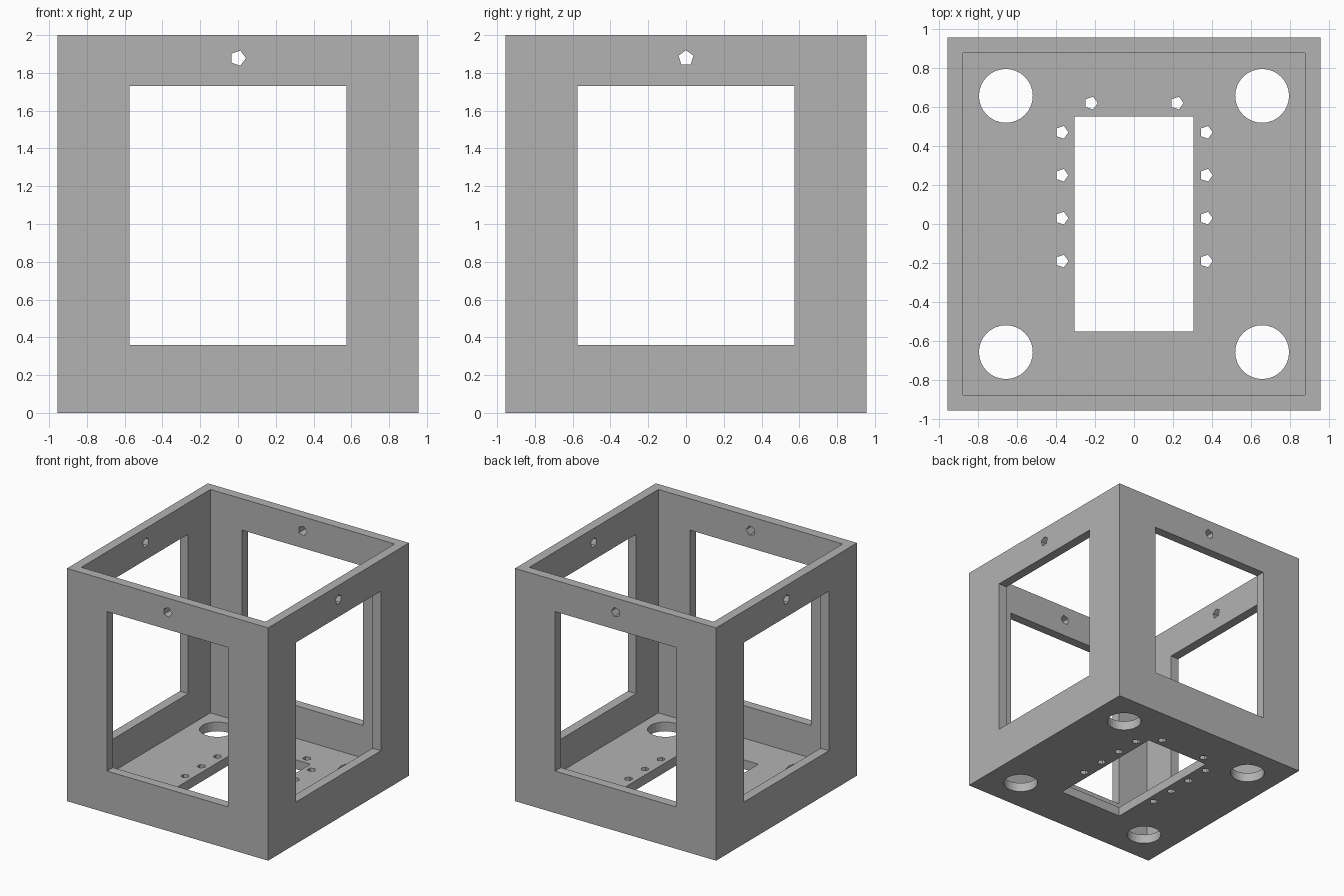
import bpy
import bmesh
import math
from mathutils import Vector

cube = bpy.data.objects.get("Cube")
if cube:
    bpy.data.objects.remove(cube, do_unlink=True)

HALF, HEIGHT, WALL = 0.956, 2.0, 0.08
INNER = HALF - WALL

grey = bpy.data.materials.new("plain grey")
grey.use_nodes = True
colour = (0.45, 0.45, 0.45, 1.0)
grey.diffuse_color = colour
grey.node_tree.nodes["Principled BSDF"].inputs["Base Color"].default_value = colour


def rect(u0, u1, v0, v1):
    return [(u0, v0), (u1, v0), (u1, v1), (u0, v1)]


def ngon(u, v, radius, sides, start=0.0):
    angles = [start + 2 * math.pi * i / sides for i in range(sides)]
    return [(u + radius * math.cos(a), v + radius * math.sin(a)) for a in angles]


def prism(name, axis, outline, low, high):
    """Extrude a 2D outline along an axis; u, v are the other two axes in order."""
    def place(u, v, w):
        return {"x": Vector((w, u, v)), "y": Vector((u, w, v)), "z": Vector((u, v, w))}[axis]

    bm = bmesh.new()
    base = bm.faces.new([bm.verts.new(place(u, v, low)) for u, v in outline])
    result = bmesh.ops.extrude_face_region(bm, geom=[base], use_keep_orig=True)
    verts = [g for g in result["geom"] if isinstance(g, bmesh.types.BMVert)]
    bmesh.ops.translate(bm, verts=verts, vec=place(0, 0, high - low))
    bmesh.ops.recalc_face_normals(bm, faces=bm.faces[:])
    mesh = bpy.data.meshes.new(name)
    bm.to_mesh(mesh)
    bm.free()
    mesh.materials.append(grey)
    obj = bpy.data.objects.new(name, mesh)
    bpy.context.collection.objects.link(obj)
    return obj


frame = prism("box_frame", "z", rect(-HALF, HALF, -HALF, HALF), 0, HEIGHT)


def cut(axis, outline, low=-1.2, high=1.2):
    """Cut a prism out of the frame and discard the cutter."""
    cutter = prism("cutter", axis, outline, low, high)
    cutter.hide_render = True
    mod = frame.modifiers.new("cut", "BOOLEAN")
    mod.operation = "DIFFERENCE"
    mod.solver = "EXACT"
    mod.object = cutter
    bpy.context.view_layer.objects.active = frame
    bpy.ops.object.modifier_apply(modifier=mod.name)
    bpy.data.objects.remove(cutter, do_unlink=True)


# Open-topped cavity, leaving four walls and a floor
cut("z", rect(-INNER, INNER, -INNER, INNER), WALL, HEIGHT + 0.2)

# Large window and small screw hole through each pair of walls
for axis, start in (("x", math.pi / 2), ("y", 0.0)):
    cut(axis, rect(-0.575, 0.575, 0.36, 1.73))
    cut(axis, ngon(0, 1.878, 0.042, 5, start))

# Floor opening
cut("z", rect(-0.304, 0.304, -0.55, 0.55), -0.1, 0.2)

for side in (-1, 1):
    # Round corner holes in the floor
    for y in (-0.657, 0.657):
        cut("z", ngon(side * 0.657, y, 0.138, 32), -0.1, 0.2)
    # Screw holes around the floor opening
    for x, y in [(0.37, 0.47), (0.37, 0.25), (0.37, 0.03), (0.37, -0.19), (0.22, 0.62)]:
        cut("z", ngon(side * x, y, 0.034, 5), -0.1, 0.2)
